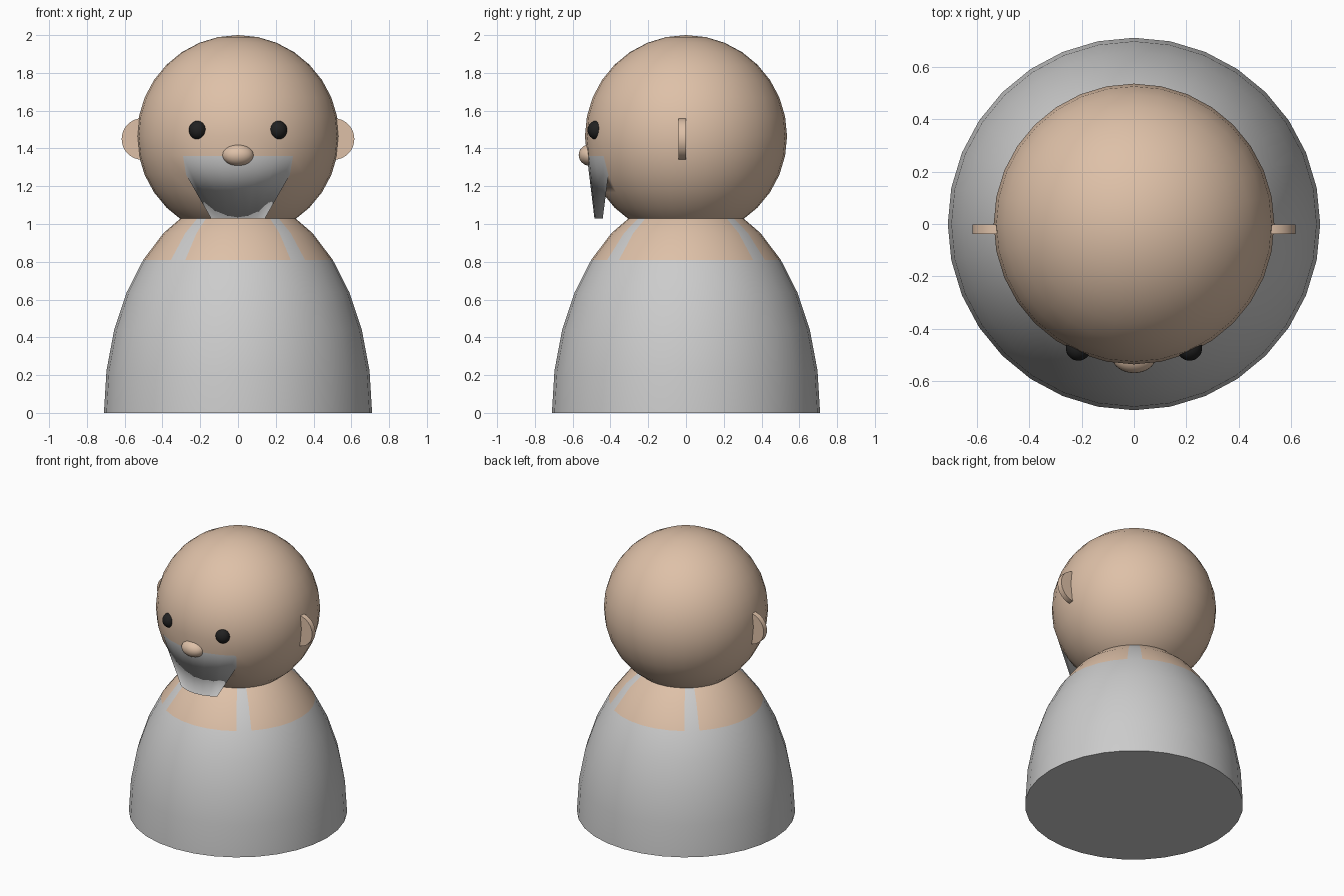
import bpy, bmesh
from math import pi, atan2, degrees
from mathutils import Matrix, Vector

if "Cube" in bpy.data.objects:
    bpy.data.objects.remove(bpy.data.objects["Cube"])


def material(name, color):
    m = bpy.data.materials.new(name)
    m.diffuse_color = (*color, 1)
    m.use_nodes = True
    m.node_tree.nodes["Principled BSDF"].inputs["Base Color"].default_value = m.diffuse_color
    return m


skin = material("skin", (0.73, 0.53, 0.39))
grey = material("cloth_grey", (0.55, 0.55, 0.55))
black = material("eye_black", (0.015, 0.015, 0.015))


def ball(radii, center, u=32, v=16):
    bm = bmesh.new()
    bmesh.ops.create_uvsphere(bm, u_segments=u, v_segments=v, radius=1)
    bmesh.ops.scale(bm, vec=radii, verts=bm.verts)
    bmesh.ops.translate(bm, vec=center, verts=bm.verts)
    return bm


def finish(bm, name, mats, angle=pi):
    bmesh.ops.recalc_face_normals(bm, faces=bm.faces)
    mesh = bpy.data.meshes.new(name)
    bm.to_mesh(mesh)
    bm.free()
    for m in mats:
        mesh.materials.append(m)
    ob = bpy.data.objects.new(name, mesh)
    bpy.context.collection.objects.link(ob)
    bpy.ops.object.select_all(action='DESELECT')
    ob.select_set(True)
    bpy.context.view_layer.objects.active = ob
    if angle < pi:
        bpy.ops.object.shade_smooth_by_angle(angle=angle)
    else:
        bpy.ops.object.shade_smooth()
    return ob


def from_front(co):
    return abs(degrees(atan2(co.x, -co.y)))


# Body: upper half of a tall ellipsoid, closed underneath
bm = ball((0.71, 0.71, 1.145), (0, 0, 0))
bmesh.ops.delete(bm, geom=[v for v in bm.verts if v.co.z < -0.01], context='VERTS')
bmesh.ops.holes_fill(bm, edges=[e for e in bm.edges if e.is_boundary], sides=0)
# Bare shoulders with four grey straps
for f in bm.faces:
    c = f.calc_center_median()
    a = from_front(c)
    a = min(a, 180 - a)
    if c.z > 0.82 and not 33.75 < a < 45:
        f.material_index = 1
finish(bm, "body", [grey, skin], 0.6)

# Head with the beard drawn out of a strip of its front faces
HEAD_Z, R = 1.465, 0.535
bm = ball((R, R, R), (0, 0, HEAD_Z))


def ring(z):
    vs = [v for v in bm.verts if abs(v.co.z - z) < 0.01 and from_front(v.co) < 34]
    return sorted(vs, key=lambda v: v.co.x)


upper, lower = ring(HEAD_Z - R * 0.1951), ring(HEAD_Z - R * 0.3827)
strip = [f for f in bm.faces if all(v in upper or v in lower for v in f.verts)]
bmesh.ops.delete(bm, geom=strip, context='FACES')
tip = [bm.verts.new((v.co.x * 0.49, -0.485 + 0.5 * (v.co.y + 0.525), 1.03)) for v in upper]
beard = []
for i in range(len(upper) - 1):
    beard.append(bm.faces.new((upper[i], tip[i], tip[i + 1], upper[i + 1])))
    beard.append(bm.faces.new((tip[i], lower[i], lower[i + 1], tip[i + 1])))
for i in (0, -1):
    beard.append(bm.faces.new((upper[i], lower[i], tip[i])))
for f in beard:
    f.material_index = 1
finish(bm, "head_with_beard", [skin, grey])

# Nose
finish(ball((0.083, 0.06, 0.057), (0, -0.508, 1.365)), "nose", [skin])

# Eyes and disc ears on both sides
for side, s in (("left", -1), ("right", 1)):
    finish(ball((0.048, 0.048, 0.05), (s * 0.212, -0.473, 1.497)), side + "_eye", [black])
    bm = bmesh.new()
    bmesh.ops.create_cone(bm, cap_ends=True, segments=32, radius1=0.11, radius2=0.11, depth=0.038,
                          matrix=Matrix.Translation(Vector((s * 0.506, -0.02, 1.45)))
                          @ Matrix.Rotation(pi / 2, 4, 'X'))
    finish(bm, side + "_ear", [skin], 0.6)
